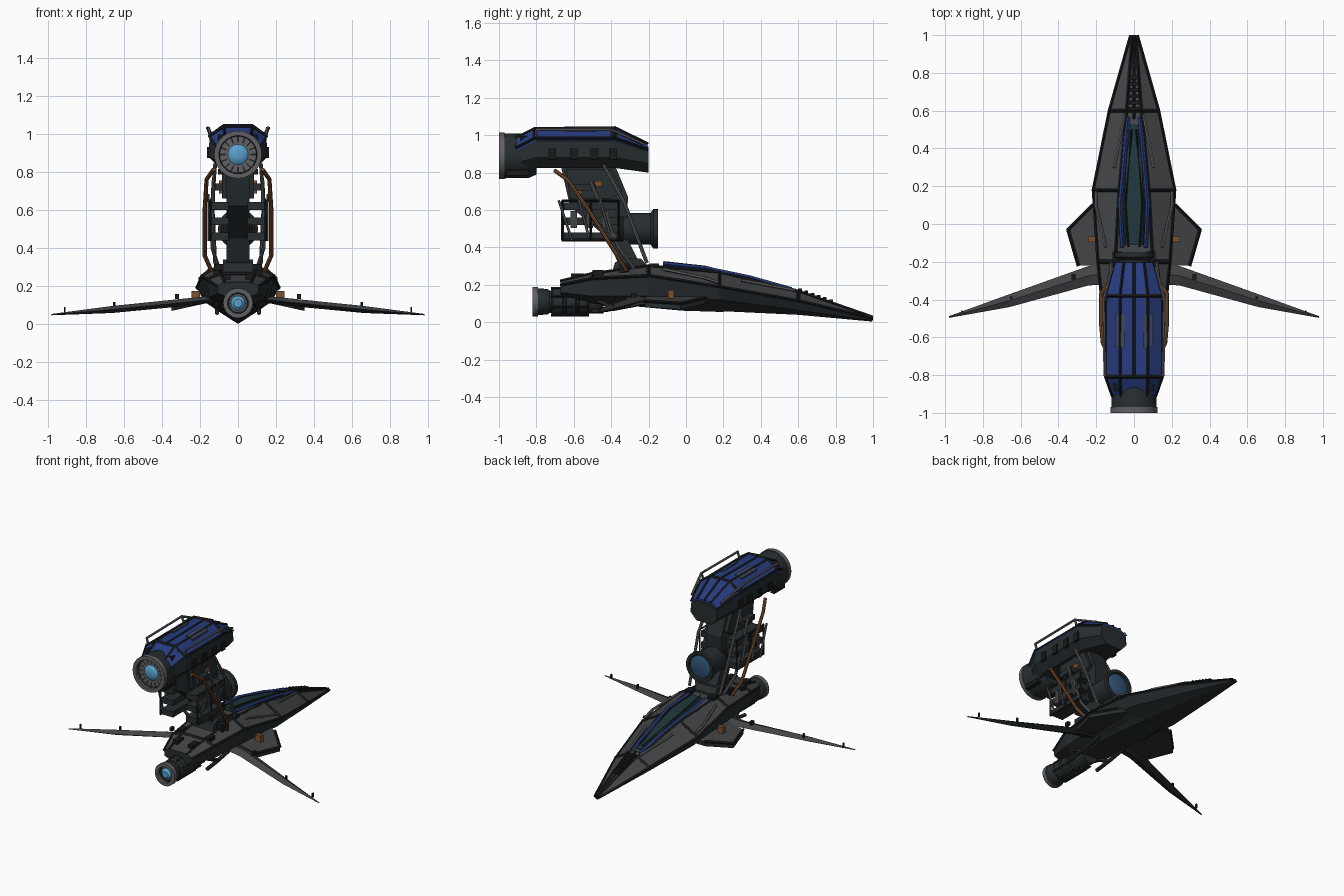
import bpy, bmesh, math
from mathutils import Vector

if "Cube" in bpy.data.objects:
    bpy.data.objects.remove(bpy.data.objects["Cube"])


def material(name, r, g, b):
    m = bpy.data.materials.new(name)
    m.diffuse_color = (r, g, b, 1)
    m.use_nodes = True
    m.node_tree.nodes["Principled BSDF"].inputs["Base Color"].default_value = m.diffuse_color
    return m


GREY = material("hull_grey", .055, .057, .06)
DARK = material("dark_metal", .02, .026, .029)
BLACK = material("seam_black", .009, .01, .011)
LIGHT = material("light_metal", .12, .12, .125)
BLUE = material("blue_paint", .02, .045, .21)
SLATE = material("slate_panel", .045, .06, .12)
COPPER = material("copper", .2, .08, .028)
GLOW = material("engine_glow", .1, .36, .62)
LENS = material("intake_lens", .03, .09, .18)
GLASS = material("canopy_glass", .014, .036, .042)


def finish(name, bm, mat, mirror=False, smooth=False, top=None):
    """Turn a bmesh into an object; top = material for upward faces."""
    bmesh.ops.recalc_face_normals(bm, faces=bm.faces)
    if top:
        bm.normal_update()
        for f in bm.faces:
            f.material_index = 1 if f.normal.z > .35 else 0
    me = bpy.data.meshes.new(name)
    bm.to_mesh(me)
    bm.free()
    me.materials.append(mat)
    if top:
        me.materials.append(top)
    ob = bpy.data.objects.new(name, me)
    bpy.context.collection.objects.link(ob)
    if mirror:
        ob.modifiers.new("mirror", 'MIRROR').use_clip = False
    if smooth:
        bpy.ops.object.select_all(action='DESELECT')
        ob.select_set(True)
        bpy.context.view_layer.objects.active = ob
        bpy.ops.object.shade_smooth_by_angle(angle=math.radians(35))
    return ob


def skin(name, rings, mat, **kw):
    """Bridge closed rings of points and cap both ends."""
    bm = bmesh.new()
    rows = [[bm.verts.new(p) for p in r] for r in rings]
    n = len(rows[0])
    for a, b in zip(rows, rows[1:]):
        for i in range(n):
            j = (i + 1) % n
            bm.faces.new((a[i], a[j], b[j], b[i]))
    bm.faces.new(rows[0])
    bm.faces.new(rows[-1])
    return finish(name, bm, mat, **kw)


def loft(name, secs, mat, **kw):
    """Sections (y, half profile from top to bottom), mirrored in x."""
    return skin(name, [[(x, y, z) for x, z in h] + [(-x, y, z) for x, z in reversed(h)]
                       for y, h in secs], mat, **kw)


def lathe(name, profile, z, mat, n=32):
    return skin(name, [[(r * math.cos(2 * math.pi * i / n), y, z + r * math.sin(2 * math.pi * i / n))
                        for i in range(n)] for y, r in profile], mat, smooth=True)


def side_plate(name, pts, x0, x1, mat, mirror=False):
    return skin(name, [[(x, y, z) for y, z in pts] for x in (x0, x1)], mat, mirror=mirror)


def boxes(name, items, mat, mirror=True):
    """Several (centre, size) boxes in one object."""
    bm = bmesh.new()
    for c, s in items:
        for v in bmesh.ops.create_cube(bm, size=1)['verts']:
            v.co = Vector(c) + Vector(v.co[k] * s[k] for k in range(3))
    return finish(name, bm, mat, mirror)


def bars(name, paths, r, mat, n=4, mirror=True):
    """Straight rods along each path."""
    bm = bmesh.new()
    for pts in paths:
        for a, b in zip(pts, pts[1:]):
            a, b = Vector(a), Vector(b)
            m = (b - a).to_track_quat('Z', 'Y').to_matrix().to_4x4()
            m.translation = (a + b) / 2
            bmesh.ops.create_cone(bm, cap_ends=True, segments=n, radius1=r, radius2=r,
                                  depth=(b - a).length + r * .6, matrix=m)
    return finish(name, bm, mat, mirror)


# Main hull with raised panel seams
H = [(-.67, [(.07, .22), (.11, .20), (.105, .16), (.05, .14)]),
     (-.50, [(.09, .26), (.16, .235), (.15, .14), (.06, .10)]),
     (-.20, [(.10, .30), (.19, .25), (.17, .14), (.07, .085)]),
     (.18, [(.08, .265), (.215, .19), (.18, .12), (.07, .06)]),
     (.60, [(.04, .165), (.13, .115), (.10, .065), (.04, .04)]),
     (.995, [(.01, .028), (.018, .022), (.015, .01), (.005, .004)])]
loft("hull", H, DARK, top=GREY)
bars("hull_long_seams", [[(h[k][0], y, h[k][1]) for y, h in H] for k in (0, 1)], .009, BLACK)
bars("hull_cross_seams", [[(0, y, h[0][1]), (h[0][0], y, h[0][1]), (h[1][0], y, h[1][1])]
                          for y, h in H[1:5]], .011, BLACK)
bars("nose_spine", [[(0, .56, .178), (0, .985, .03)]], .008, BLACK, mirror=False)
lathe("nose_cap", [(.965, .015), (.985, .015), (1.0, .009)], .02, BLACK, 10)
boxes("nose_vents", [((0, .61 + .033 * i, .168 - .0115 * i), (.055, .02, .025)) for i in range(6)],
      BLACK, False)
bars("deck_rails", [[(.15, -.12, .285), (.2, .09, .24), (.2, .17, .215)],
                    [(.105, .3, .225), (.05, .58, .172)]], .009, LIGHT, 6)
boxes("rear_deck_blocks", [((.09, -.17, .305), (.05, .05, .02)), ((.11, -.47, .265), (.035, .06, .03)),
                           ((.1, -.33, .29), (.05, .05, .05)), ((.06, -.58, .245), (.04, .07, .03))], BLACK)

# Belly plate and underside arms
loft("belly_plate", [(-.27, [(.1, .11), (.08, .085)]), (-.02, [(.13, .09), (.09, .062)]),
                     (.2, [(.1, .08), (.07, .055)])], DARK)
bars("belly_arms", [[(.11, -.5, .06), (.11, -.38, .075), (.11, -.22, .105)],
                    [(.09, -.48, .12), (.11, -.38, .075)]], .013, DARK, 6)

# Canopy
loft("canopy_glass", [(-.11, [(.045, .318), (.06, .27)]), (.12, [(.05, .293), (.068, .24)]),
                      (.34, [(.04, .243), (.05, .19)]), (.53, [(.018, .188), (.025, .15)])], GLASS)
bars("canopy_frame", [[(.062, -.12, .312), (.073, .1, .29), (.052, .34, .24), (.032, .56, .178)]],
     .011, BLUE)
bars("canopy_ridge", [[(.03, -.12, .322), (.045, .1, .298), (.012, .5, .2)]], .005, BLACK)

# Swept wings
wing = [(.12, -.205, -.32, .15, .115), (.24, -.222, -.325, .138, .098),
        (.66, -.372, -.44, .095, .058), (.98, -.488, -.497, .053, .046)]
skin("wings", [[(x, f, (t + b) / 2), (x, (f + r) / 2, t), (x, r, (t + b) / 2), (x, (f + r) / 2, b)]
               for x, f, r, t, b in wing], DARK, mirror=True, top=GREY)
boxes("wing_studs", [((.91, -.463, .075), (.008, .012, .03)), ((.65, -.39, .1), (.012, .012, .03)),
                     ((.32, -.28, .145), (.02, .03, .025))], BLACK)

# Small pentagonal fins
fin = [(.14, .13), (.22, .1), (.35, -.03), (.295, -.22), (.14, -.22)]
skin("side_fins", [[(x, y, .145 - .22 * (x - .14) + d) for x, y in fin] for d in (-.03, 0)],
     DARK, mirror=True, top=GREY)
bars("fin_edges", [[(x, y, .148 - .22 * (x - .14)) for x, y in fin[1:4]]], .009, BLACK)
boxes("fin_copper_blocks", [((.222, -.08, .15), (.045, .03, .045))], COPPER)

# Lower engine
lathe("lower_engine", [(-.44, .062), (-.52, .062), (-.53, .073), (-.57, .073), (-.575, .062), (-.585, .062),
                       (-.59, .075), (-.64, .075), (-.645, .064), (-.655, .064), (-.66, .075), (-.71, .075),
                       (-.72, .06), (-.73, .06), (-.74, .068), (-.8, .072), (-.8, .05), (-.76, .04)], .11, DARK)
lathe("lower_nozzle_ring", [(-.79, .055), (-.79, .078), (-.82, .078), (-.82, .055), (-.79, .055)], .11, LIGHT)
lathe("lower_engine_glow", [(-.76, .04), (-.8, .038), (-.815, .022)], .11, GLOW)
bars("lower_engine_ribs", [[(.076 * math.cos(a), -.52, .11 + .076 * math.sin(a)),
                            (.076 * math.cos(a), -.72, .11 + .076 * math.sin(a))]
                           for a in (-1.2, -.4, .4, 1.2)], .008, BLACK)

# Pylon carrying the upper pod
side_plate("pylon", [(-.67, .84), (-.38, .84), (-.31, .67), (-.32, .46), (-.22, .26), (-.34, .26),
                     (-.42, .45), (-.62, .62)], -.06, .06, DARK)
side_plate("pylon_cheeks", [(-.64, .82), (-.4, .82), (-.34, .7), (-.4, .66), (-.62, .66)], .05, .085, DARK, True)
side_plate("pylon_foot", [(-.4, .25), (-.38, .32), (-.34, .34), (-.24, .34), (-.18, .27)], -.08, .08, DARK)
boxes("pylon_bolts", [((.09, -.57, .7), (.02, .03, .03)), ((.09, -.47, .74), (.02, .04, .03))], COPPER)

# Equipment racks on both sides of the pylon
boxes("rack_shelves", [((.095, -.51, z), (.09, .29, .04)) for z in (.46, .54, .62)]
      + [((.085, -.54, .72), (.07, .12, .035))], DARK)
boxes("rack_canisters", [((.135, -.6 + .085 * i, .55), (.02, .035, .09)) for i in range(3)], GREY)
bars("rack_frame", [[(.145, -.66, .44), (.145, -.66, .65), (.145, -.36, .65), (.145, -.36, .44),
                     (.145, -.66, .44)], [(.145, -.51, .44), (.145, -.51, .65)]], .007, BLACK)
bars("rack_rods", [[(.155, -.68, .65), (.155, -.61, .44)], [(.155, -.58, .68), (.155, -.52, .46)],
                   [(.155, -.46, .66), (.155, -.41, .48)]], .007, LIGHT, 6)

# Copper pipes and diagonal struts
bars("copper_pipes", [[(.13, -.7, .81), (.165, -.63, .76), (.175, -.52, .6), (.175, -.37, .36),
                       (.14, -.32, .28)]], .011, COPPER, 8)
bars("struts", [[(.12, -.44, .84), (.135, -.33, .64), (.12, -.21, .32)],
                [(.13, -.51, .75), (.135, -.36, .4), (.1, -.28, .29)]], .01, LIGHT, 8)

# Forward intake
lathe("intake", [(-.38, .06), (-.35, .08), (-.3, .085), (-.19, .085), (-.175, .105), (-.15, .105),
                 (-.15, .085), (-.17, .08)], .5, DARK)
lathe("intake_lens", [(-.18, .078), (-.16, .078), (-.152, .06)], .5, LENS)
lathe("intake_band", [(-.36, .07), (-.355, .09), (-.335, .09), (-.33, .07)], .5, BLACK)

# Upper pod body, blue shell and seams
loft("pod_body", [(-.88, [(.07, .99), (.12, .93), (.12, .86), (.07, .80)]),
                  (-.80, [(.07, 1.02), (.15, .97), (.155, .88), (.10, .825)]),
                  (-.38, [(.07, 1.02), (.15, .97), (.155, .88), (.10, .825)]),
                  (-.20, [(.05, .94), (.10, .91), (.105, .85), (.06, .80)])], DARK)
S = [(-.91, [(.07, .985), (.115, .935), (.11, .91)]), (-.81, [(.075, 1.035), (.15, .985), (.148, .965)]),
     (-.38, [(.075, 1.04), (.15, .985), (.148, .965)]), (-.205, [(.055, .955), (.103, .925), (.1, .905)])]
loft("pod_blue_shell", S, BLUE)
bars("pod_long_seams", [[(h[k][0], y, h[k][1]) for y, h in S] for k in (0, 1)], .008, BLACK)
bars("pod_cross_seams", [[(0, y, h[0][1]), (h[0][0], y, h[0][1]), (h[1][0], y, h[1][1])]
                         for y, h in S[1:3]], .01, BLACK)
bars("pod_spine", [[(0, y, h[0][1]) for y, h in S[1:]]], .007, BLACK, mirror=False)
skin("pod_top_panels", [[(.048, -.65, z), (.1, -.65, z - .012), (.1, -.48, z - .012), (.048, -.48, z)]
                        for z in (1.02, 1.046)], SLATE, mirror=True)
boxes("pod_windows", [((.152, y, .9), (.02, .042, .058)) for y in (-.715, -.6, -.49, -.39)], BLACK)
bars("pod_rails", [[(.115, -.23, .955), (.16, -.4, 1.03), (.155, -.8, 1.03)],
                   [(.155, -.8, 1.03), (.14, -.8, .98)], [(.16, -.4, 1.03), (.14, -.4, .98)]], .008, LIGHT, 6)

# Upper pod exhaust
lathe("pod_exhaust", [(-.8, .10), (-.84, .118), (-.97, .12), (-.985, .098), (-.93, .09)], .89, DARK)
lathe("pod_nozzle_ring", [(-.97, .1), (-.97, .125), (-1.0, .125), (-1.0, .1), (-.97, .1)], .89, LIGHT)
lathe("pod_glow", [(-.92, .064), (-.96, .062), (-.98, .045), (-.987, .02)], .89, GLOW)
bars("nozzle_vanes", [[(math.cos(a) * r, -.965, .89 + math.sin(a) * r) for r in (.068, .1)]
                      for a in (math.tau * i / 16 for i in range(16))], .007, GREY, mirror=False)
boxes("exhaust_clamps", [((.09, -.86, .98), (.03, .05, .03)), ((.09, -.9, .8), (.03, .12, .03))], BLACK)
